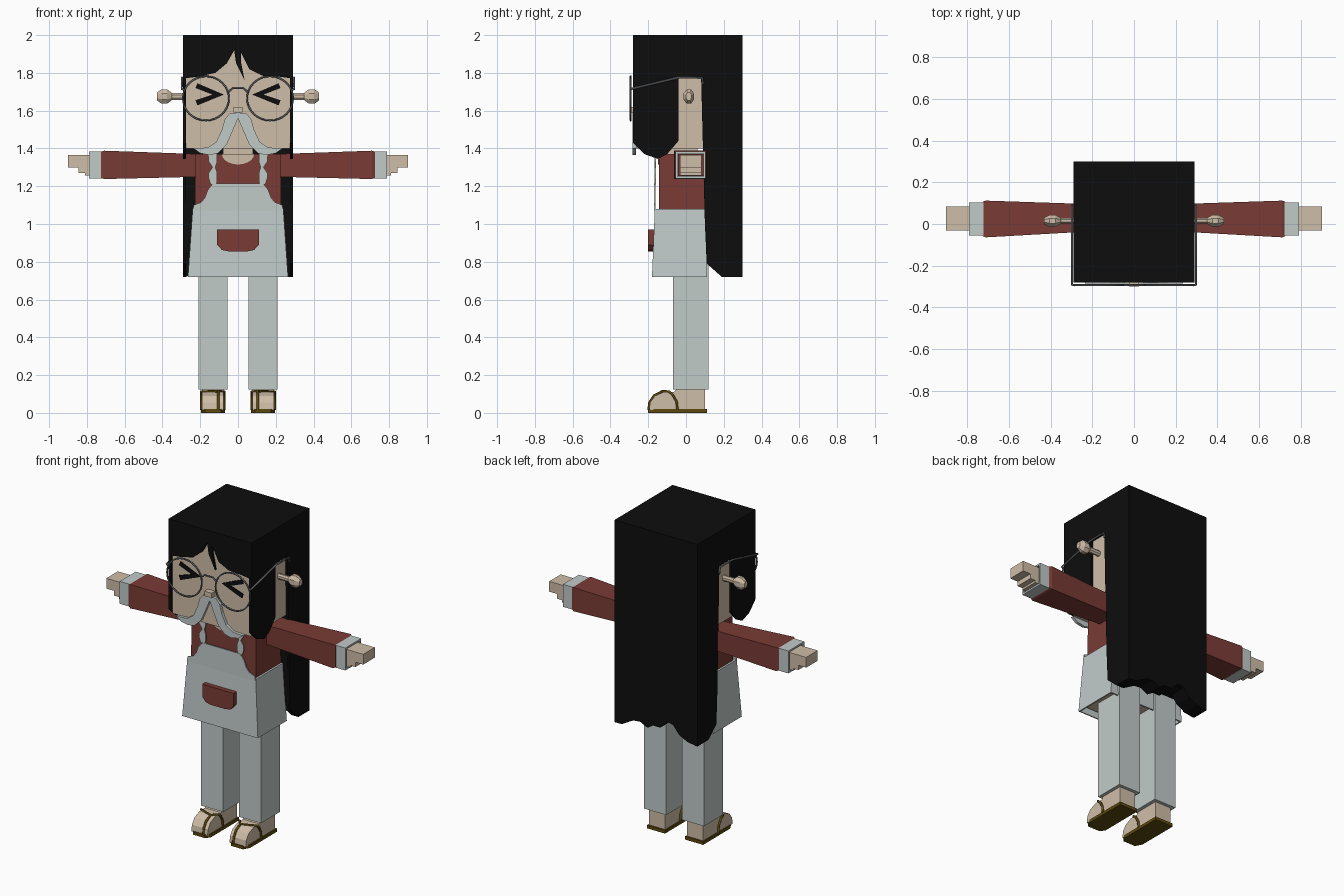
import bpy, bmesh
from math import cos, sin, pi

old = bpy.data.objects.get("Cube")
if old:
    bpy.data.objects.remove(old, do_unlink=True)


def material(name, red, green, blue):
    """Flat material from display values."""
    lin = [((c / 255 + 0.055) / 1.055) ** 2.4 if c > 10 else c / 255 / 12.92
           for c in (red, green, blue)]
    mat = bpy.data.materials.new(name)
    mat.use_nodes = True
    mat.diffuse_color = (*lin, 1)
    mat.node_tree.nodes["Principled BSDF"].inputs["Base Color"].default_value = (*lin, 1)
    return mat


skin = material("skin", 207, 189, 167)
hair = material("black hair", 13, 13, 13)
red = material("brick red cloth", 122, 59, 53)
white = material("pale grey cloth", 193, 203, 201)
gold = material("dark gold", 92, 72, 14)
metal = material("grey wire", 95, 97, 101)


def add_mesh(name, bm, mat, thickness=0):
    bmesh.ops.recalc_face_normals(bm, faces=bm.faces)
    mesh = bpy.data.meshes.new(name)
    bm.to_mesh(mesh)
    bm.free()
    mesh.materials.append(mat)
    obj = bpy.data.objects.new(name, mesh)
    bpy.context.collection.objects.link(obj)
    if thickness:
        mod = obj.modifiers.new("wall", "SOLIDIFY")
        mod.thickness, mod.offset = thickness, -1
    return obj


def place(axis, u, v, d):
    return {"x": (d, u, v), "y": (u, d, v), "z": (u, v, d)}[axis]


def loft(name, mat, axis, rings, thickness=0, open_end=False):
    """Skin a stack of (depth, outline) rings along an axis."""
    bm = bmesh.new()
    loops = [[bm.verts.new(place(axis, u, v, d)) for u, v in pts] for d, pts in rings]
    for a, b in zip(loops, loops[1:]):
        for i in range(len(a)):
            j = (i + 1) % len(a)
            bm.faces.new((a[i], a[j], b[j], b[i]))
    bm.faces.new(loops[0])
    if not open_end:
        bm.faces.new(loops[-1])
    return add_mesh(name, bm, mat, thickness)


def prism(name, mat, axis, start, end, pts):
    return loft(name, mat, axis, [(start, pts), (end, pts)])


def rect(u0, u1, v0, v1):
    return [(u0, v0), (u1, v0), (u1, v1), (u0, v1)]


def box(name, mat, x, y, z):
    return prism(name, mat, "z", z[0], z[1], rect(*x, *y))


def both(pts):
    """Complete an outline given only for its +x half."""
    return pts + [(-u, v) for u, v in reversed(pts)]


def wire(name, mat, pts, radius, cyclic=False):
    curve = bpy.data.curves.new(name, "CURVE")
    curve.dimensions = "3D"
    curve.bevel_depth, curve.bevel_resolution = radius, 1
    curve.use_fill_caps = True
    spline = curve.splines.new("POLY")
    spline.points.add(len(pts) - 1)
    for point, co in zip(spline.points, pts):
        point.co = (*co, 1)
    spline.use_cyclic_u = cyclic
    curve.materials.append(mat)
    obj = bpy.data.objects.new(name, curve)
    bpy.context.collection.objects.link(obj)


# Head, neck and nose
box("head", skin, (-.275, .275), (-.265, .1), (1.4, 1.95))
box("neck", skin, (-.08, .08), (-.1, .06), (1.3, 1.42))
box("nose", skin, (-.025, .025), (-.3, -.26), (1.59, 1.62))

# Hair: crown, fringe, long back and its wavy hem
box("hair_crown", hair, (-.29, .29), (-.28, .3), (1.94, 2))
prism("hair_fringe", hair, "y", -.28, -.264, [
    (-.29, 1.99), (-.29, 1.77), (-.21, 1.78), (-.12, 1.8), (-.06, 1.85), (-.02, 1.92),
    (-.01, 1.85), (.035, 1.76), (.015, 1.86), (.015, 1.91), (.06, 1.82), (.13, 1.785),
    (.22, 1.78), (.29, 1.77), (.29, 1.99)])
box("hair_back_core", hair, (-.28, .28), (.105, .29), (.84, 1.96))
prism("hair_back_hem", hair, "y", .19, .3, [
    (-.29, 1.98), (-.29, .72), (-.22, .73), (-.16, .76), (-.12, .81), (-.08, .82),
    (-.03, .77), (.02, .77), (.06, .745), (.11, .77), (.16, .765), (.24, .72),
    (.29, .72), (.29, 1.98)])

# Torso, with a scooped neckline
loft("torso", red, "z", [(.9, rect(-.23, .23, -.145, .105)),
                         (1.37, rect(-.225, .225, -.142, .1))])
prism("neckline", skin, "y", -.148, -.14,
      [(.085 * cos(a * pi / 10), 1.37 - .055 * sin(a * pi / 10)) for a in range(11)])
box("hips", skin, (-.235, .235), (-.15, .1), (.745, .9))

# Apron: open skirt, bib and pocket
loft("apron_skirt", white, "z", [(1.08, rect(-.24, .24, -.165, .105)),
                                 (.72, rect(-.265, .265, -.18, .11))], .012, True)
prism("apron_bib", white, "y", -.169, -.162, both([
    (.24, 1.07), (.235, 1.1), (.195, 1.115), (.175, 1.14), (.16, 1.18), (.145, 1.2),
    (.13, 1.215)]))
prism("apron_pocket", red, "y", -.2, -.165, both([
    (.11, .97), (.11, .89), (.085, .862), (.05, .855)]))

for s, side in ((1, "left"), (-1, "right")):
    def flip(pts):
        return [(s * u, v) for u, v in pts]

    def part(name):
        return side + "_" + name

    # Side hair, leaving the ear opening free
    prism(part("side_hair"), hair, "x", s * .274, s * .29, [
        (-.28, 1.98), (-.28, 1.43), (-.22, 1.37), (-.15, 1.345), (-.1, 1.37), (-.04, 1.44),
        (-.04, 1.78), (.08, 1.78), (.1, 1), (.11, .79), (.19, .72), (.3, .72), (.3, 1.98)])

    # Ear peg with a faceted knob
    def ring(r):
        return [(.015 + .75 * r * cos((k + .5) * pi / 4), 1.675 + r * sin((k + .5) * pi / 4))
                for k in range(8)]
    loft(part("ear"), skin, "x", [(s * x, ring(r)) for x, r in (
        (.26, .019), (.35, .019), (.355, .025), (.375, .041), (.405, .041), (.43, .022))])

    # Squeezed-shut eye
    prism(part("eye"), hair, "y", -.271, -.264, flip([
        (.075, 1.685), (.215, 1.745), (.225, 1.72), (.135, 1.685), (.225, 1.655),
        (.215, 1.628)]))

    # Drooping moustache half
    prism(part("moustache"), white, "y", -.284, -.266, flip([
        (0, 1.59), (.045, 1.585), (.07, 1.555), (.085, 1.5), (.115, 1.435), (.16, 1.405),
        (.235, 1.4), (.2, 1.375), (.15, 1.365), (.105, 1.375), (.06, 1.42), (.025, 1.5),
        (0, 1.56)]))

    # Spectacle rim and temple arm
    wire(part("lens_rim"), metal, [
        (s * .17 + .122 * cos(k * pi / 16), -.293, 1.665 + .117 * sin(k * pi / 16))
        for k in range(32)], .005, True)
    wire(part("temple_arm"), metal, [(s * x, y, z) for x, y, z in (
        (.285, -.293, 1.71), (.297, -.29, 1.715), (.297, -.04, 1.775), (.297, .085, 1.775),
        (.297, .09, 1.74))], .006)

    # Apron strap
    prism(part("apron_strap"), white, "y", -.167, -.16, flip([
        (.115, 1.21), (.145, 1.21), (.155, 1.24), (.155, 1.27), (.135, 1.3), (.155, 1.33),
        (.16, 1.385), (.11, 1.385), (.11, 1.33), (.12, 1.3), (.11, 1.27), (.11, 1.23)]))

    # Sleeve flaring to the wrist, hollow cuff and hand
    loft(part("sleeve"), red, "x", [
        (s * .2, rect(-.035, .095, 1.25, 1.37)), (s * .71, rect(-.064, .112, 1.238, 1.388)),
        (s * .725, rect(-.058, .106, 1.245, 1.382))])
    cuff = rect(-.055, .104, 1.242, 1.384)
    loft(part("cuff"), white, "x", [(s * .72, cuff), (s * .79, cuff)], .015, True)
    loft(part("cuff_lining"), red, "x", [(s * .73, rect(-.042, .092, 1.255, 1.371)),
                                         (s * .765, rect(-.042, .092, 1.255, 1.371))])
    prism(part("hand"), skin, "y", -.032, .083, flip([
        (.73, 1.365), (.9, 1.365), (.9, 1.3), (.845, 1.3), (.845, 1.27), (.81, 1.27),
        (.81, 1.257), (.73, 1.257)]))

    # Trouser leg and foot
    inner, outer = s * .055, s * .21
    box(part("leg"), white, (inner, outer), (-.07, .12), (.125, .95))
    prism(part("foot"), skin, "x", s * .077, s * .19, [
        (.1, .015), (.1, .13), (-.05, .13), (-.06, .112), (-.12, .11), (-.165, .09),
        (-.19, .055), (-.195, .015)])

    # Sandal sole and straps meeting at the toe post
    prism(part("sandal_sole"), gold, "z", 0, .02, flip([
        (.07, .11), (.197, .11), (.197, -.16), (.175, -.2), (.09, -.2), (.07, -.17)]))
    for edge, label in ((.195, "outer"), (.073, "inner")):
        wire(part(label + "_sandal_strap"), gold, [(s * x, y, z) for x, y, z in (
            (edge, -.045, .015), (edge, -.05, .06), (edge, -.07, .095), (edge, -.09, .113),
            (.105, -.125, .114), (.105, -.168, .092), (.105, -.193, .055),
            (.105, -.198, .015))], .007)

# Spectacle bridge
wire("spectacle_bridge", metal, [(-.05, -.293, 1.7), (-.03, -.293, 1.718),
                                 (.03, -.293, 1.718), (.05, -.293, 1.7)], .005)
